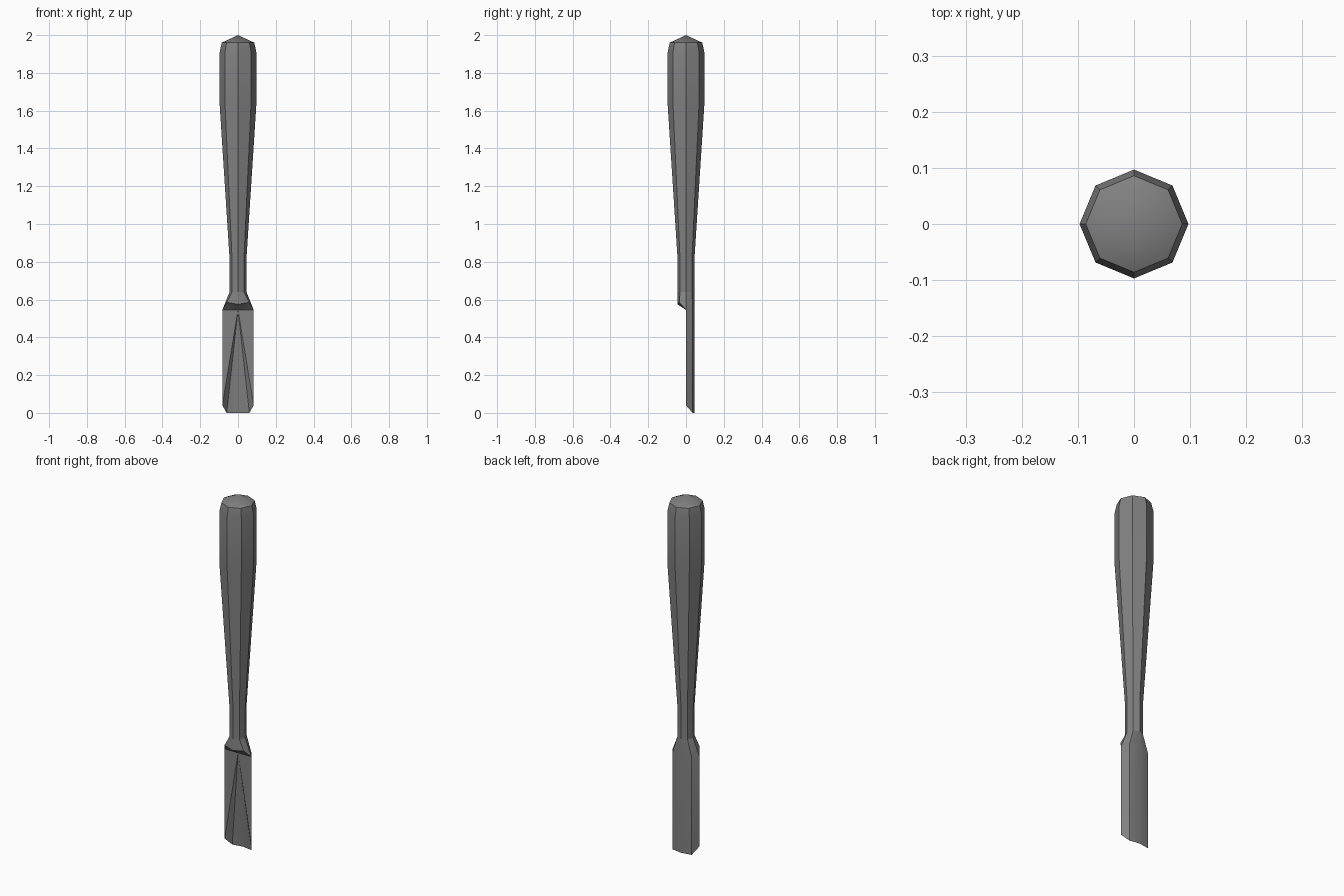
import bpy
import bmesh
from math import cos, sin, pi, radians

cube = bpy.data.objects.get("Cube")
if cube:
    bpy.data.objects.remove(cube, do_unlink=True)

SIDES = 8
steel = bpy.data.materials.new("plain_grey")
steel.use_nodes = True
GREY = (0.22, 0.22, 0.22, 1)
steel.diffuse_color = GREY
steel.node_tree.nodes["Principled BSDF"].inputs["Base Color"].default_value = GREY


def ring(bm, radius, z):
    """Octagon with a corner on +x, counter-clockwise."""
    step = 2 * pi / SIDES
    return [bm.verts.new((radius * cos(i * step), radius * sin(i * step), z))
            for i in range(SIDES)]


def bridge(bm, low, high, closed=True):
    """Join two rows of vertices with quads."""
    n = len(low)
    for i in range(n if closed else n - 1):
        j = (i + 1) % n
        bm.faces.new((low[i], low[j], high[j], high[i]))


def finish(bm, name):
    bmesh.ops.recalc_face_normals(bm, faces=bm.faces[:])
    mesh = bpy.data.meshes.new(name)
    bm.to_mesh(mesh)
    bm.free()
    mesh.materials.append(steel)
    obj = bpy.data.objects.new(name, mesh)
    bpy.context.collection.objects.link(obj)
    bpy.ops.object.select_all(action='DESELECT')
    obj.select_set(True)
    bpy.context.view_layer.objects.active = obj
    bpy.ops.object.shade_smooth_by_angle(angle=radians(30))


NECK_R, NECK_Z = 0.045, 0.64

# Handle: tapered octagonal grip with a shallow pointed cap
bm = bmesh.new()
profile = [(NECK_R, NECK_Z), (0.045, 0.82), (0.097, 1.63), (0.097, 1.91), (0.086, 1.96)]
rows = [ring(bm, r, z) for r, z in profile]
for low, high in zip(rows, rows[1:]):
    bridge(bm, low, high)
tip = bm.verts.new((0, 0, 2))
for i in range(SIDES):
    bm.faces.new((rows[-1][i], rows[-1][(i + 1) % SIDES], tip))
finish(bm, "handle")

# Blade: flared shoulder above a hollow-ground gouge
bm = bmesh.new()
neck = ring(bm, NECK_R, NECK_Z)
half = [(0.083, 0), (0.06, 0.035), (0, 0.045)]
back = half + [(-x, y) for x, y in half[1::-1]]
front = [(-x, -y) for x, y in back[1:-1]]
shoulder = [bm.verts.new((x, y, 0.545)) for x, y in back]
lip = [bm.verts.new((x, y, 0.585 if x else 0.575)) for x, y in front]
bridge(bm, shoulder + lip, neck)

# Curved back of the blade, with the corners of the cutting edge raised
edge = [bm.verts.new((x, y, 0 if y else 0.04)) for x, y in back]
bridge(bm, edge, shoulder, closed=False)

# Hollow face fanning down from the shoulder, and the step above it
centre = bm.verts.new((0, 0, 0.545))
fan = [shoulder[0]] + edge + [shoulder[-1]]
for a, b in zip(fan, fan[1:]):
    bm.faces.new((centre, a, b))
under = [shoulder[-1]] + lip + [shoulder[0]]
for a, b in zip(under, under[1:]):
    bm.faces.new((centre, a, b))
finish(bm, "blade")
